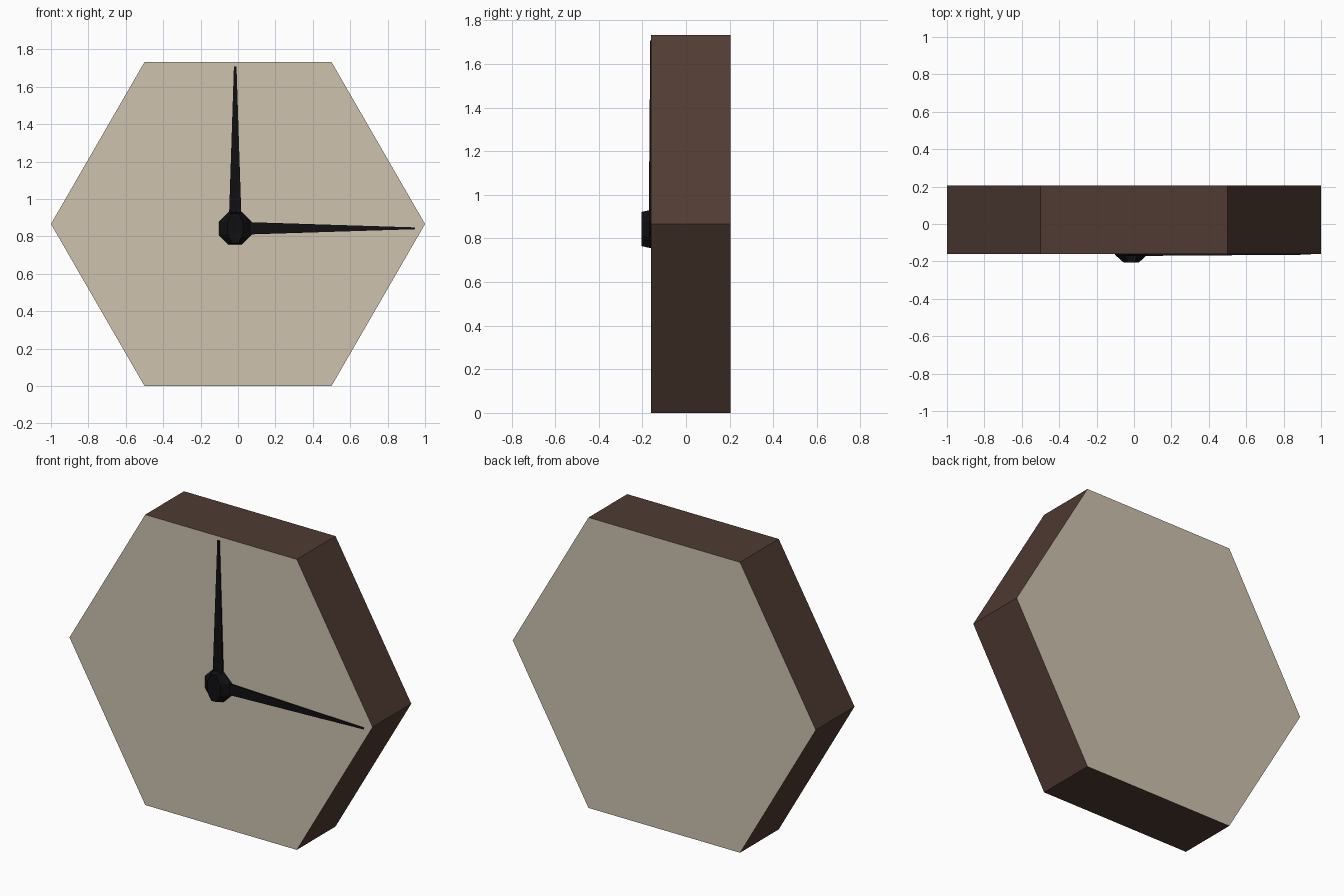
import bpy, bmesh, math

if "Cube" in bpy.data.objects:
    bpy.data.objects.remove(bpy.data.objects["Cube"])

def mat(name, rgb):
    m = bpy.data.materials.new(name)
    m.diffuse_color = (*rgb, 1)
    m.use_nodes = True
    m.node_tree.nodes["Principled BSDF"].inputs["Base Color"].default_value = m.diffuse_color
    return m

cream = mat("cream", (0.61, 0.54, 0.43))
brown = mat("dark brown", (0.080, 0.044, 0.033))
black = mat("black", (0.005, 0.005, 0.006))

def loft(name, rings, mats):
    """Closed solid from rings of (x, y, z) points."""
    bm = bmesh.new()
    vs = [[bm.verts.new(p) for p in r] for r in rings]
    n = len(rings[0])
    for a, b in zip(vs, vs[1:]):
        for i in range(n):
            j = (i + 1) % n
            bm.faces.new((a[i], a[j], b[j], b[i]))
    bm.faces.new(vs[0])
    bm.faces.new(vs[-1])
    bmesh.ops.recalc_face_normals(bm, faces=bm.faces)
    me = bpy.data.meshes.new(name)
    bm.to_mesh(me)
    bm.free()
    ob = bpy.data.objects.new(name, me)
    bpy.context.collection.objects.link(ob)
    for m in mats:
        me.materials.append(m)
    return ob

def ring(n, rx, rz, y, cx, cz, start=0.0):
    return [(cx + rx * math.cos(start + math.tau * i / n), y,
             cz + rz * math.sin(start + math.tau * i / n)) for i in range(n)]

# Hexagonal case: brown rim, cream front and back
H = math.sqrt(3) / 2
FRONT, BACK = -0.16, 0.205
case = loft("clock_case", [ring(6, 1, 1, y, 0, H) for y in (FRONT, BACK)], [brown, cream])
for p in case.data.polygons:
    p.material_index = 1 if abs(p.normal.y) > 0.9 else 0

# Central hub: faceted dome, ridge taller than wide
CX, CZ = -0.015, 0.843
s = math.pi / 8
loft("hub", [ring(8, 0.094, 0.094, FRONT + 0.01, CX, CZ, s),
             ring(8, 0.094, 0.094, FRONT - 0.004, CX, CZ, s),
             ring(8, 0.045, 0.085, -0.205, CX, CZ, s)], [black])

# Tapered hands: (direction along x, direction along z, length)
def hand(name, dx, dz, length, w0, w1):
    def section(d, w, depth):
        return [(CX + dx * d + dz * sx * w, y, CZ + dz * d + dx * sx * w)
                for sx, y in ((-1, FRONT + 0.005), (1, FRONT + 0.005),
                              (1, FRONT - depth), (-1, FRONT - depth))]
    return loft(name, [section(0, w0, 0.011), section(length, w1, 0.004)], [black])

hand("minute_hand", 0, 1, 0.865, 0.035, 0.007)
hand("hour_hand", 1, 0, 0.96, 0.035, 0.005)
